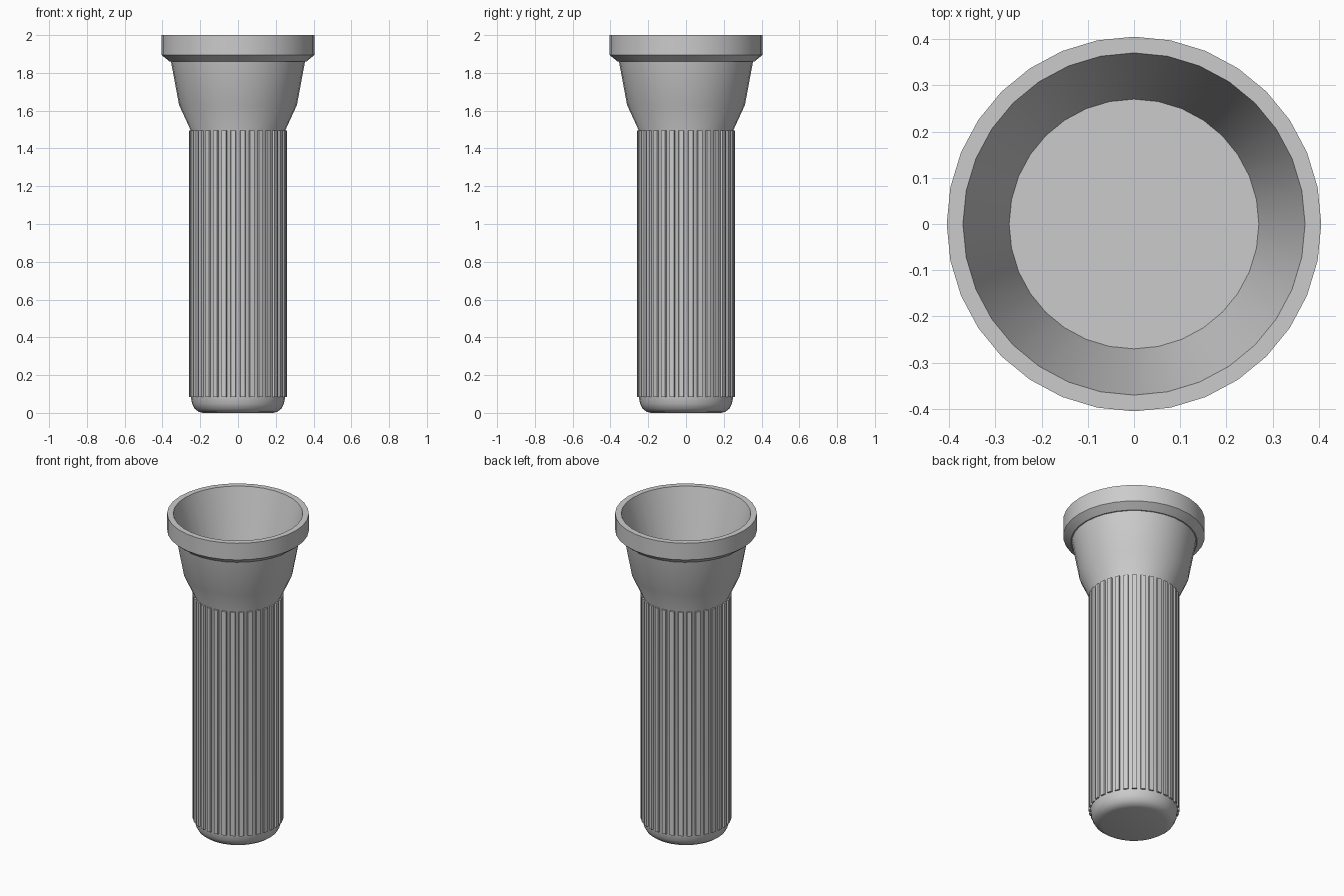
import bpy, bmesh, math

if "Cube" in bpy.data.objects:
    bpy.data.objects.remove(bpy.data.objects["Cube"])

SIDES = 32

def lathe(name, profile):
    """Revolve (radius, z) points around z, capping both ends."""
    bm = bmesh.new()
    rings = []
    for r, z in profile:
        rings.append([bm.verts.new((r * math.cos(2 * math.pi * i / SIDES),
                                    r * math.sin(2 * math.pi * i / SIDES), z))
                      for i in range(SIDES)])
    for a, b in zip(rings, rings[1:]):
        for i in range(SIDES):
            j = (i + 1) % SIDES
            bm.faces.new((a[i], a[j], b[j], b[i]))
    bm.faces.new(rings[0][::-1])
    bm.faces.new(rings[-1])
    bmesh.ops.recalc_face_normals(bm, faces=bm.faces)
    return finish(name, bm)

def finish(name, bm):
    mesh = bpy.data.meshes.new(name)
    bm.to_mesh(mesh)
    bm.free()
    ob = bpy.data.objects.new(name, mesh)
    bpy.context.collection.objects.link(ob)
    bpy.ops.object.select_all(action='DESELECT')
    ob.select_set(True)
    bpy.context.view_layer.objects.active = ob
    bpy.ops.object.shade_smooth_by_angle(angle=math.radians(30))
    return ob

# Handle, flared head, rim and hollow reflector in one closed profile
body = lathe("torch_body", [
    (0.185, 0.0), (0.208, 0.006), (0.23, 0.022), (0.243, 0.048), (0.25, 0.085),
    (0.25, 1.495), (0.312, 1.63), (0.355, 1.86), (0.362, 1.86),
    (0.405, 1.895), (0.405, 2.0),
    (0.37, 2.0), (0.27, 1.63)])

# Raised grip ribs: one slim bar on each flat of the handle
bm = bmesh.new()
for i in range(SIDES):
    a = 2 * math.pi * (i + 0.5) / SIDES
    c, s = math.cos(a), math.sin(a)
    def ring(z, out):
        pts = [(0.244, -0.016), (out, -0.013), (out, 0.013), (0.244, 0.016)]
        return [bm.verts.new((r * c - t * s, r * s + t * c, z)) for r, t in pts]
    lo, hi = ring(0.085, 0.259), ring(1.495, 0.259)
    for k in range(4):
        m = (k + 1) % 4
        bm.faces.new((lo[k], lo[m], hi[m], hi[k]))
    bm.faces.new(lo[::-1])
    bm.faces.new(hi)
bmesh.ops.recalc_face_normals(bm, faces=bm.faces)
finish("grip_ribs", bm)
